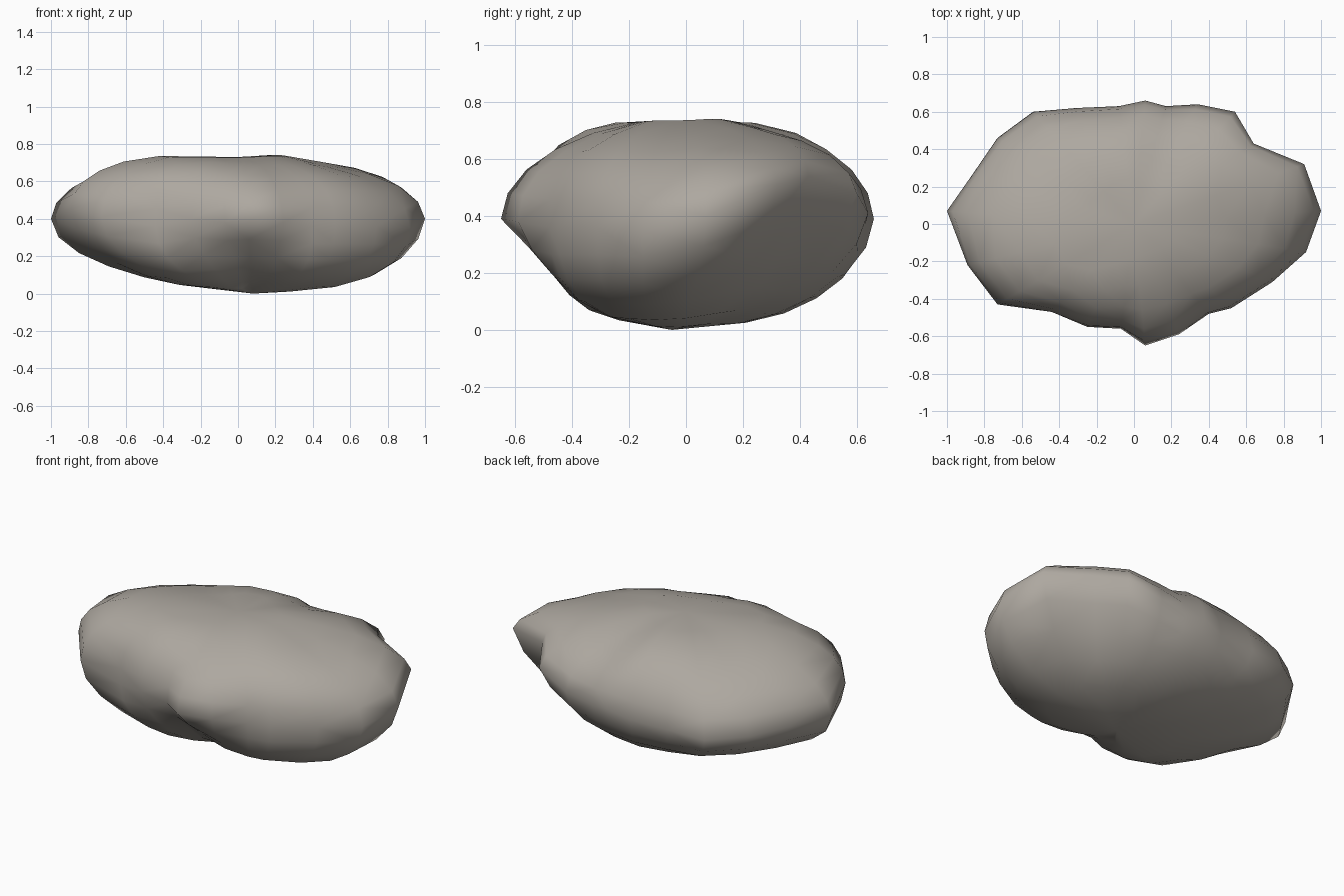
import bpy
import bmesh
from math import sin, cos, pi, exp, hypot
from mathutils import Vector

cube = bpy.data.objects.get("Cube")
if cube:
    bpy.data.objects.remove(cube, do_unlink=True)

# Widest corners of the boulder with their heights, counter-clockwise from +x
OUTLINE = [(1, .07, .4), (.91, .32, .51), (.64, .43, .54), (.54, .6, .48),
           (.34, .64, .41), (.17, .63, .37), (.06, .66, .39), (-.08, .63, .35),
           (-.31, .62, .35), (-.54, .6, .34), (-.73, .46, .36), (-.86, .27, .38),
           (-1, .07, .4), (-.89, -.22, .46), (-.73, -.43, .41),
           (-.44, -.47, .36), (-.25, -.55, .4), (-.07, -.56, .38),
           (.06, -.65, .39), (.24, -.59, .38), (.4, -.48, .36),
           (.52, -.45, .36), (.74, -.31, .36), (.92, -.15, .35)]
RINGS = 12
TOP = .74


def bump(facing, x, y, width):
    """Soft falloff around one compass direction."""
    return exp(-((facing - Vector((x, y))).length / width) ** 2)


def surface_point(corner, latitude):
    """Place one point of the stone for an outline corner and a latitude."""
    edge = Vector(corner[:2])
    girth = corner[2]
    facing = edge.normalized()
    rise = sin(latitude)

    # Steeper walls at the front of the -x end and along the back
    fullness = .5 * bump(facing, -.85, -.5, .7) + .3 * bump(facing, -.2, 1, .6)
    spread = cos(latitude) ** (1 - fullness)

    # Ease sharp corners of the outline toward an oval away from the girth
    oval = facing / hypot(facing.x / .98, facing.y / .63)
    flat = edge.lerp(oval, abs(rise) ** 1.5) * spread

    if rise < 0:
        low = min(1, -rise * 2.2)
        # Tapered underside toward the front and the -x end
        taper = max(0, facing.dot(Vector((-.3, -.9)))) * .25 * rise * rise
        # Hollow below the front point and a flat cut below the back corner
        hollow = .2 * bump(facing, .05, -1, .38)
        cut = .08 * bump(facing, .8, .6, .4)
        flat *= 1 - taper - low * (hollow + cut)
        # Lowest part sits off centre
        flat += Vector((.12, -.09)) * rise * rise * spread
        z = girth * (1 + rise) + rise * rise * (.015 - .06 * flat.x)
    else:
        z = girth + (TOP - girth) * rise
        z += .012 * sin(flat.x * 9) * cos(flat.y * 7) * rise
    return Vector((flat.x, flat.y, max(0, z)))


# Loft the stone from ring to ring and close it at both poles
bm = bmesh.new()
rings = []
for step in range(1, RINGS):
    latitude = pi * (step / RINGS - .5)
    rings.append([bm.verts.new(surface_point(c, latitude)) for c in OUTLINE])

bottom = bm.verts.new((.08, -.05, 0))
top = bm.verts.new((0, 0, TOP - .01))
count = len(OUTLINE)
for i in range(count):
    j = (i + 1) % count
    for lower, upper in zip(rings, rings[1:]):
        bm.faces.new((lower[i], lower[j], upper[j], upper[i]))
    bm.faces.new((bottom, rings[0][j], rings[0][i]))
    bm.faces.new((top, rings[-1][i], rings[-1][j]))

bmesh.ops.triangulate(bm, faces=bm.faces[:])
bmesh.ops.recalc_face_normals(bm, faces=bm.faces[:])
for face in bm.faces:
    face.smooth = True

mesh = bpy.data.meshes.new("boulder")
bm.to_mesh(mesh)
bm.free()
boulder = bpy.data.objects.new("boulder", mesh)
bpy.context.collection.objects.link(boulder)

# Warm grey stone
stone = bpy.data.materials.new("warm_grey_stone")
stone.use_nodes = True
colour = (.42, .39, .35, 1)
stone.diffuse_color = colour
shader = stone.node_tree.nodes["Principled BSDF"]
shader.inputs["Base Color"].default_value = colour
shader.inputs["Roughness"].default_value = .9
mesh.materials.append(stone)
